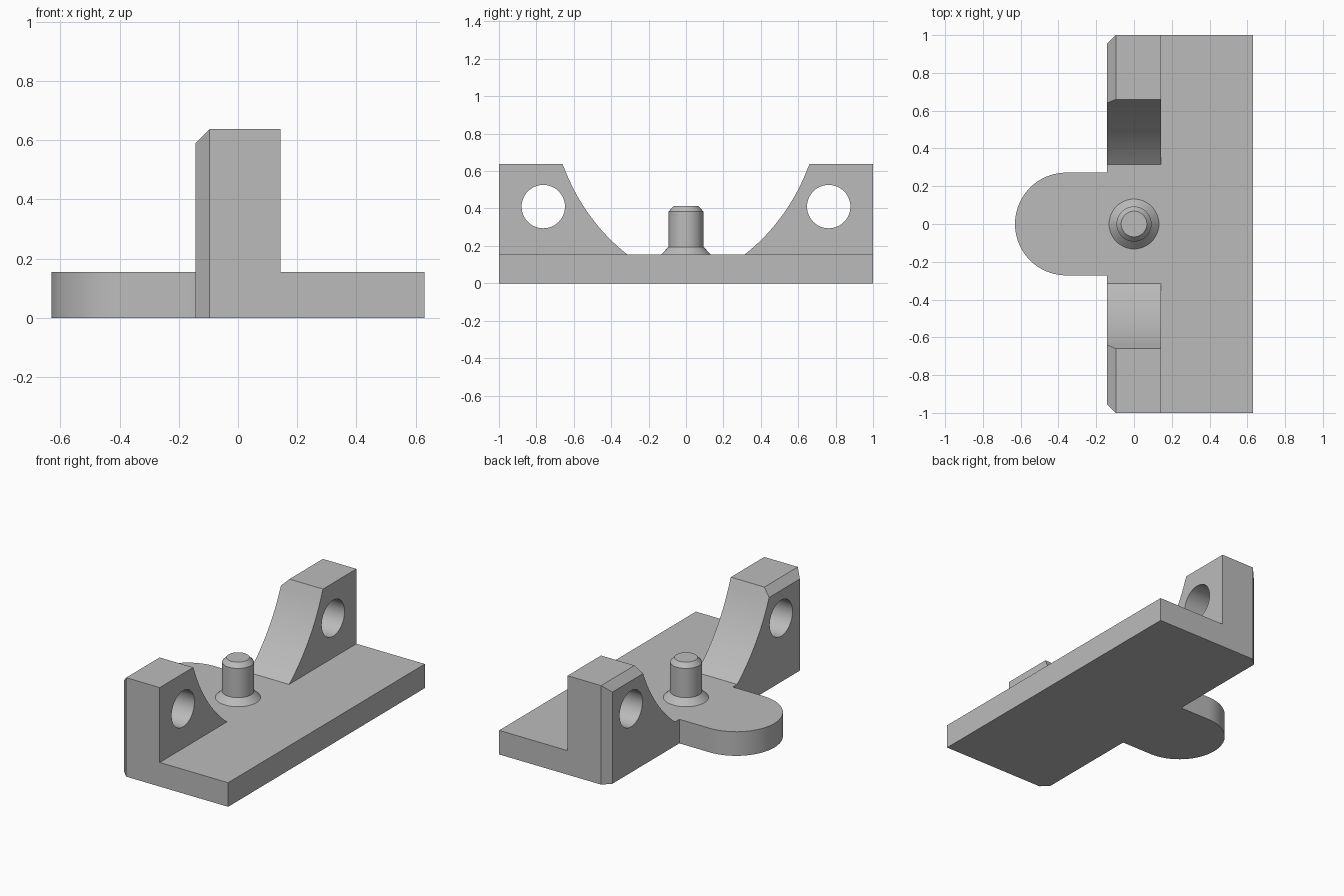
import bpy, bmesh
from math import sin, cos, pi, radians
from mathutils import Vector, Matrix

if "Cube" in bpy.data.objects:
    bpy.data.objects.remove(bpy.data.objects["Cube"])

BACK, FRONT = -0.143, 0.63      # plate edges along x
WALL = 0.143                    # bracket face along x
BASE, TOP = 0.155, 0.637        # heights
CHAMFER = 0.047

grey = bpy.data.materials.new("plain grey")
grey.use_nodes = True
grey.diffuse_color = (0.5, 0.5, 0.5, 1)
grey.node_tree.nodes["Principled BSDF"].inputs["Base Color"].default_value = (0.5, 0.5, 0.5, 1)


def prism(bm, points, direction):
    """Extrude a closed outline along a direction."""
    face = bm.faces.new([bm.verts.new(p) for p in points])
    new = bmesh.ops.extrude_face_region(bm, geom=[face])["geom"]
    moved = [v for v in new if isinstance(v, bmesh.types.BMVert)]
    bmesh.ops.translate(bm, verts=moved, vec=direction)


def slice_off(bm, point, normal):
    """Cut away everything on the normal side of a plane and cap it."""
    geom = bm.verts[:] + bm.edges[:] + bm.faces[:]
    cut = bmesh.ops.bisect_plane(bm, geom=geom, dist=1e-5, plane_co=point,
                                 plane_no=normal, clear_outer=True)["geom_cut"]
    bmesh.ops.holes_fill(bm, edges=[e for e in cut if isinstance(e, bmesh.types.BMEdge)], sides=0)


def finish(bm, name):
    bmesh.ops.recalc_face_normals(bm, faces=bm.faces[:])
    mesh = bpy.data.meshes.new(name)
    bm.to_mesh(mesh)
    bm.free()
    mesh.materials.append(grey)
    obj = bpy.data.objects.new(name, mesh)
    bpy.context.collection.objects.link(obj)
    return obj


def smooth(obj):
    bpy.ops.object.select_all(action="DESELECT")
    obj.select_set(True)
    bpy.context.view_layer.objects.active = obj
    bpy.ops.object.shade_smooth_by_angle(angle=radians(25))


# Base plate with rounded tongue and chamfered back corners
radius = 0.272
tongue = [(-0.63 + radius - radius * sin(a), radius * cos(a), 0)
          for a in (pi * i / 40 for i in range(41))]
half = [(BACK, radius, 0), (BACK, 1 - CHAMFER, 0), (BACK + CHAMFER, 1, 0), (FRONT, 1, 0)]
mirrored = [(x, -y, z) for x, y, z in half]
bm = bmesh.new()
prism(bm, tongue + mirrored + half[::-1], (0, 0, BASE))
smooth(finish(bm, "base_plate"))


# Brackets with a concave inner edge, chamfers and a through hole
def bracket(side, name):
    arc_r, arc_y, arc_z = 1.07, -0.351, 0.992
    steps = [radians(38.5 + (70.65 - 38.5) * i / 20) for i in range(21)]
    outline = [(arc_y + arc_r * sin(a), arc_z - arc_r * cos(a)) for a in steps]
    outline[0] = (0.315, BASE)
    outline[-1] = (0.66, TOP)
    outline += [(1, TOP), (1, BASE)]
    bm = bmesh.new()
    prism(bm, [(BACK, side * y, z) for y, z in outline], (WALL - BACK, 0, 0))
    slice_off(bm, (BACK + CHAMFER, 0, TOP), (-1, 0, 1))
    slice_off(bm, (BACK + CHAMFER, side, 0), (-1, side, 0))
    obj = finish(bm, name)

    bm = bmesh.new()
    place = Matrix.Translation((0, side * 0.763, 0.41)) @ Matrix.Rotation(pi / 2, 4, "Y")
    bmesh.ops.create_cone(bm, cap_ends=True, segments=48, radius1=0.116,
                          radius2=0.116, depth=1, matrix=place)
    cutter = finish(bm, "hole_cutter")
    cutter.hide_render = True
    mod = obj.modifiers.new("hole", "BOOLEAN")
    mod.operation = "DIFFERENCE"
    mod.solver = "EXACT"
    mod.object = cutter
    deps = bpy.context.evaluated_depsgraph_get()
    mesh = bpy.data.meshes.new_from_object(obj.evaluated_get(deps))
    obj.modifiers.clear()
    obj.data = mesh
    bpy.data.objects.remove(cutter)
    smooth(obj)


bracket(1, "back_bracket")
bracket(-1, "front_bracket")

# Locating pin with flared foot and chamfered tip
bm = bmesh.new()
profile = [(0, BASE), (0.132, BASE), (0.093, 0.195), (0.093, 0.383), (0.068, 0.412), (0, 0.412)]
verts = [bm.verts.new((r, 0, z)) for r, z in profile]
edges = [bm.edges.new(pair) for pair in zip(verts, verts[1:])]
bmesh.ops.spin(bm, geom=verts + edges, cent=(0, 0, 0), axis=(0, 0, 1),
               angle=2 * pi, steps=48, use_duplicate=False)
bmesh.ops.remove_doubles(bm, verts=bm.verts[:], dist=1e-4)
smooth(finish(bm, "locating_pin"))
